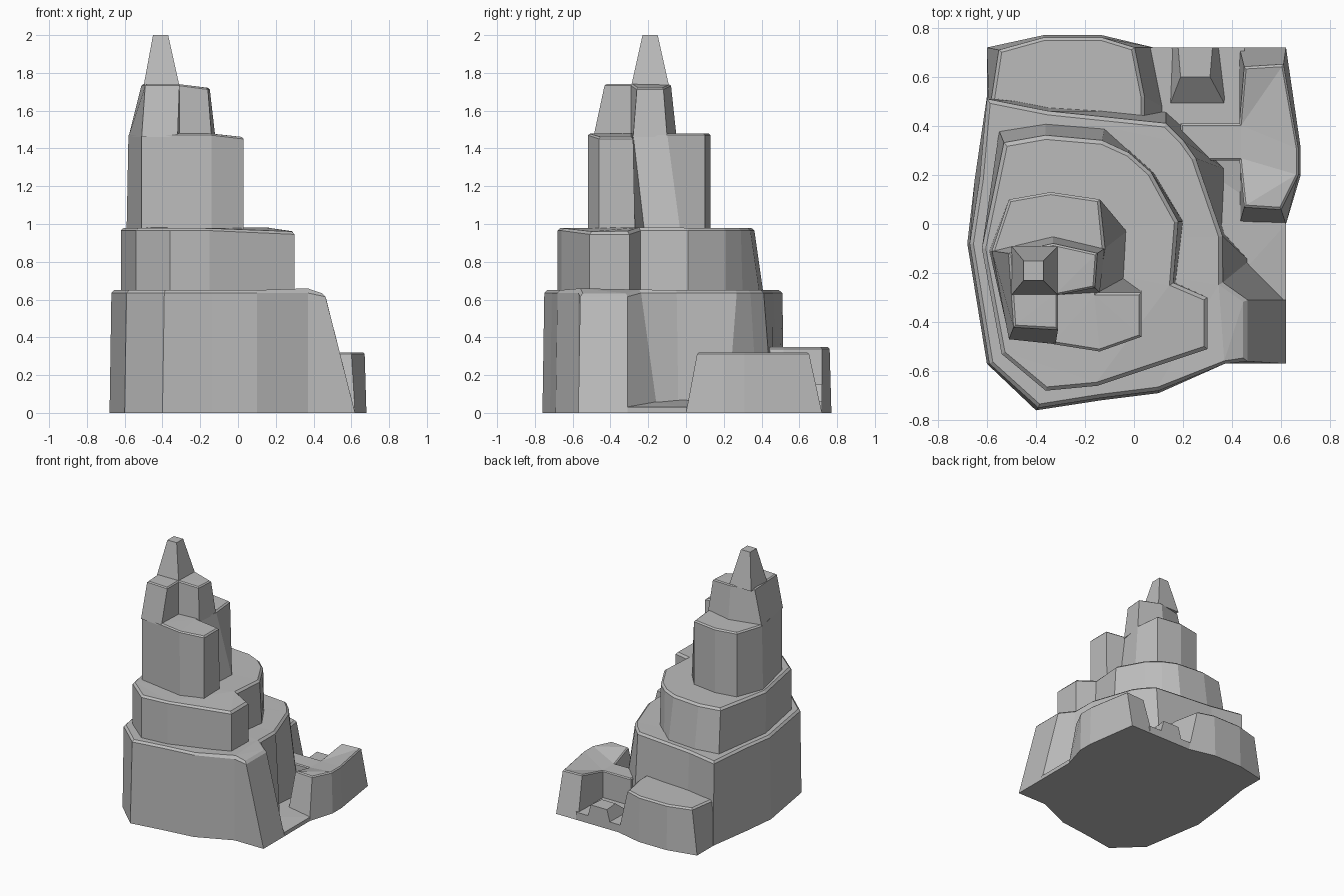
import bpy
import bmesh

default_cube = bpy.data.objects.get("Cube")
if default_cube:
    bpy.data.objects.remove(default_cube, do_unlink=True)

stone = bpy.data.materials.new("grey_stone")
stone.use_nodes = True
stone_colour = (0.5, 0.5, 0.5, 1)
stone.diffuse_color = stone_colour
stone.node_tree.nodes["Principled BSDF"].inputs["Base Color"].default_value = stone_colour


def rock(name, bottom, top, bottom_height, top_height, chamfer=0.0):
    """Loft a bottom outline to a top outline (hundredths of a unit).
    A point may carry its own height as a third value."""
    bm = bmesh.new()

    def ring(points, height):
        return [bm.verts.new((p[0] / 100, p[1] / 100,
                              (p[2] if len(p) > 2 else height) / 100)) for p in points]

    lower, upper = ring(bottom, bottom_height), ring(top, top_height)
    count = len(lower)
    for i in range(count):
        j = (i + 1) % count
        bm.faces.new((lower[i], lower[j], upper[j], upper[i]))
    bm.faces.new(list(reversed(lower)))
    cap = bm.faces.new(upper)
    bmesh.ops.recalc_face_normals(bm, faces=bm.faces[:])
    # Worn rim around the top
    if chamfer:
        bmesh.ops.bevel(bm, geom=list(cap.edges), offset=chamfer, segments=1,
                        affect='EDGES', clamp_overlap=True)
    bmesh.ops.triangulate(bm, faces=[f for f in bm.faces if len(f.verts) > 4])
    mesh = bpy.data.meshes.new(name)
    bm.to_mesh(mesh)
    bm.free()
    mesh.materials.append(stone)
    obj = bpy.data.objects.new(name, mesh)
    bpy.context.collection.objects.link(obj)
    return obj


# Large bottom tier with a buttress sloping out at the front left
rock("bottom_tier",
     [(-60, -57), (-40, -76), (-14, -72), (10, -69), (37, -57), (62, -57), (62, -31),
      (47, -15), (37, -4), (38, 22), (22, 38), (13, 46), (-35, 49), (-60, 52),
      (-65, 18), (-68, -8)],
     [(-59, -57), (-39, -75), (-14, -71), (10, -68), (37, -57), (46, -56, 63), (46, -31, 63),
      (36, -24), (36, -5), (25, 27), (20, 34), (13, 41), (-35, 46), (-60, 51),
      (-63, 18), (-67, -8)],
     0, 65, 0.015)

# Second tier
rock("second_tier",
     [(-54, -53), (-36, -68), (-15, -66), (30, -51), (30, -30), (17, -24), (20, 1),
      (8, 21), (-2, 30), (-12, 39), (-36, 41), (-55, 38), (-62, -10)],
     [(-54, -53), (-36, -68), (-15, -66), (30, -51, 96), (30, -30, 96), (16, -24), (18, 1),
      (7, 21), (-2, 29), (-13, 34), (-36, 36), (-53, 33), (-62, -10)],
     63, 98, 0.015)

# Third tier
rock("third_tier",
     [(-51, -46), (-33, -49), (-14, -52), (3, -46), (3, -27), (-4, -22), (-3, -3),
      (-14, 10), (-34, 13), (-51, 10), (-59, -11)],
     [(-51, -46), (-33, -49), (-14, -52), (3, -46, 146), (3, -28, 146), (-15, -28), (-12, -10),
      (-14, 10), (-34, 13), (-51, 10), (-58, -11)],
     96, 148, 0.01)

# Crown with a notch cut out of its front corner
rock("crown",
     [(-51, -47), (-32, -49), (-31, -29), (-14, -28), (-12, -10), (-33, -5), (-58, -11)],
     [(-49, -42), (-31, -43), (-31, -29), (-16, -26, 172), (-15, -12, 172), (-33, -8),
      (-51, -12)],
     146, 174, 0.008)

# Pointed spire
rock("spire",
     [(-50, -29), (-31, -29), (-31, -9), (-50, -9)],
     [(-45, -23), (-37, -23), (-37, -15), (-45, -15)],
     173, 200)

# Low shelf behind the tower
rock("back_shelf",
     [(-60, 45), (13, 40), (13, 47), (8, 72), (-13, 77), (-37, 77), (-60, 72)],
     [(-59, 45), (4, 40), (4, 52), (0, 72), (-13, 76), (-37, 76), (-55, 71)],
     0, 35, 0.012)

# Outcrop joined to the tower by a short arm
rock("side_outcrop",
     [(43, 0), (62, 0), (68, 20), (68, 31), (62, 72), (43, 72), (43, 41), (19, 41),
      (19, 26), (43, 26)],
     [(45, 7), (60, 6), (67, 20), (67, 31), (61, 65), (45, 64), (43, 41, 27), (19, 41, 27),
      (19, 26, 27), (43, 26, 27)],
     0, 32, 0.008)

# Sloping ground in the front gap
front_gap = [(34, -31), (62, -31), (62, 0), (45, 28), (20, 28)]
rock("front_gap_floor", front_gap,
     [p + (h,) for p, h in zip(front_gap, (8, 3, 3, 8, 8))], 0, 8)

# Ground and worn step in the back gap
back_gap = [(3, 40), (45, 40), (45, 72), (3, 72)]
rock("back_gap_floor", back_gap, back_gap, 0, 6)
rock("back_gap_step",
     [(14, 47), (38, 47), (35, 72), (15, 72)],
     [(19, 60), (31, 60), (32, 72), (18, 72)],
     4, 15)
